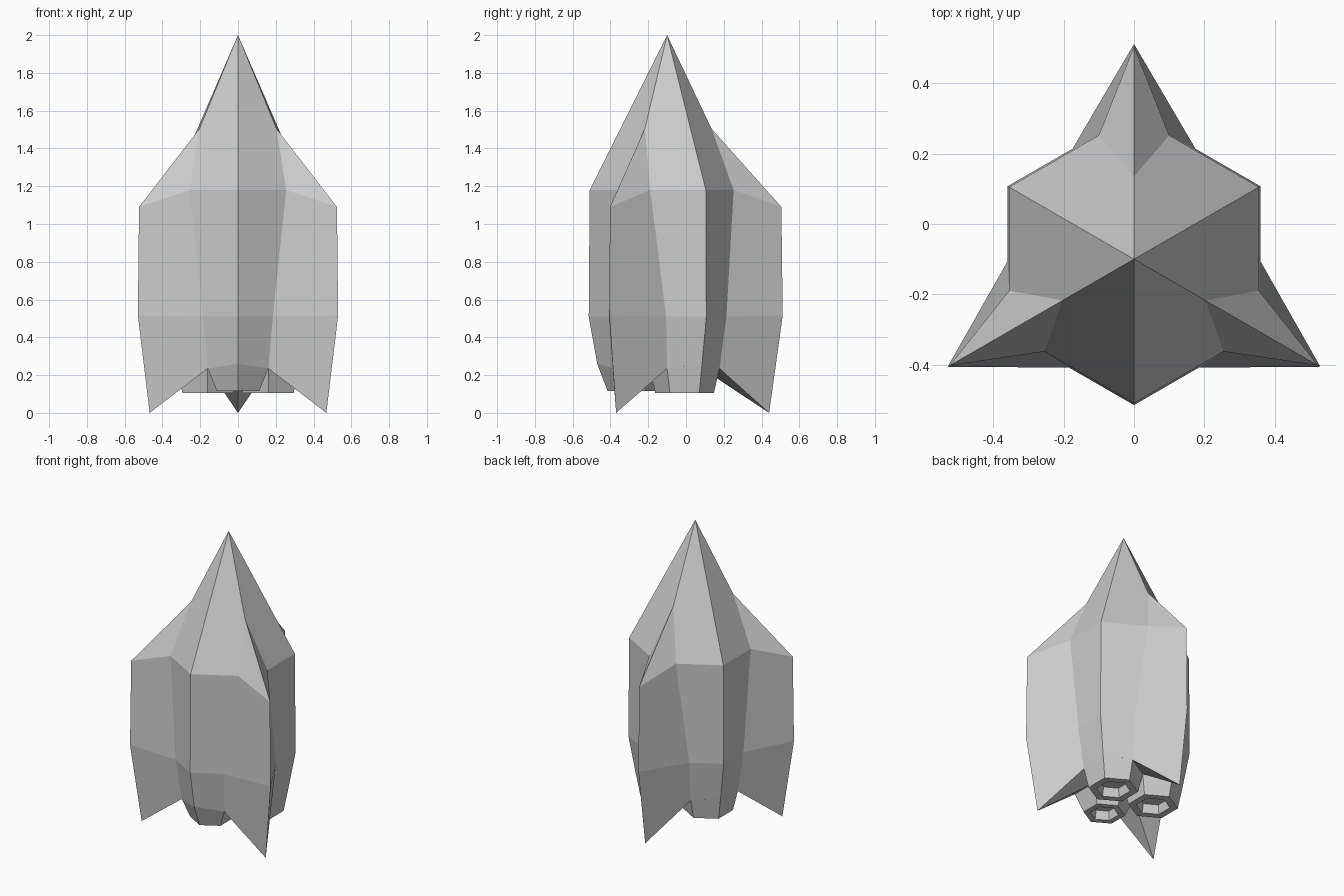
import bpy, bmesh
from math import pi, sin, cos, radians
from mathutils import Matrix, Vector

cube = bpy.data.objects.get("Cube")
if cube:
    bpy.data.objects.remove(cube)

AXIS = Vector((0, -0.1, 0))          # the hull axis sits slightly forward
FIN_ANGLES = (90, 210, 330)
NOZZLE_ANGLES = (-90, 30, 150)

grey = bpy.data.materials.new("hull grey")
grey.use_nodes = True
colour = (0.6, 0.6, 0.6, 1)
grey.diffuse_color = colour
grey.node_tree.nodes["Principled BSDF"].inputs["Base Color"].default_value = colour


def finish(name, bm):
    """Weld the mesh, face it outwards and link it as a flat-shaded object."""
    bmesh.ops.remove_doubles(bm, verts=bm.verts, dist=0.0005)
    bmesh.ops.recalc_face_normals(bm, faces=bm.faces)
    mesh = bpy.data.meshes.new(name)
    bm.to_mesh(mesh)
    bm.free()
    mesh.materials.append(grey)
    obj = bpy.data.objects.new(name, mesh)
    bpy.context.collection.objects.link(obj)
    return obj


def add_sector(bm, faces, angle):
    """Add faces and their mirror image, turned to a direction about the axis."""
    turn = Matrix.Translation(AXIS) @ Matrix.Rotation(radians(angle), 4, "Z")
    for side in (1, -1):
        for face in faces:
            bm.faces.new([bm.verts.new(turn @ Vector((x, y * side, z)))
                          for x, y, z in face])


def ridge(r, z):
    """Point on the hull ridge, 60 degrees away from the fin."""
    return (r * cos(pi / 3), r * sin(pi / 3), z)


def seam(r, w, z):
    """Point on the flat hull side of radius r, at half-width w from the fin."""
    return (r - w / 3 ** 0.5, w, z)


# Shared outline points of one half sector
apex = (0, 0, 2)
fin_root = (0.235, 0, 1.505)
shoulder = seam(0.41, 0.1, 1.18)
waist = seam(0.415, 0.175, 0.51)
corner = seam(0.37, 0.16, 0.235)
notch = (0.185, 0, 0.235)
ridges = [ridge(0.41, 1.18), ridge(0.415, 0.51), ridge(0.37, 0.26)]
fin_top, fin_mid, fin_tip = (0.605, 0, 1.09), (0.612, 0, 0.515), (0.54, 0, 0)

# Six-sided hull with a pointed nose
bm = bmesh.new()
hull_faces = [
    (apex, fin_root, shoulder, ridges[0]),
    (ridges[0], shoulder, waist, ridges[1]),
    (ridges[1], waist, corner, ridges[2]),
]
for angle in FIN_ANGLES:
    add_sector(bm, hull_faces, angle)
finish("hull", bm)

# Three wedge fins
fin_faces = [
    (fin_root, shoulder, fin_top),
    (shoulder, waist, fin_mid, fin_top),
    (waist, corner, fin_tip, fin_mid),
    (corner, notch, fin_tip),
]
for name, angle in zip(("rear_fin", "right_fin", "left_fin"), FIN_ANGLES):
    bm = bmesh.new()
    add_sector(bm, fin_faces, angle)
    finish(name, bm)


# Three hexagonal nozzles with recessed mouths
def nozzle(name, angle, radius, bottom):
    bm = bmesh.new()
    turn = Matrix.Translation(AXIS) @ Matrix.Rotation(radians(angle), 4, "Z")
    loops = []
    for r, z in ((0.185, 0.235), (radius, bottom), (radius * 0.68, bottom),
                 (radius * 0.6, bottom + 0.06)):
        loops.append([bm.verts.new(turn @ Vector((0.185 + r * cos(k * pi / 3),
                                                  r * sin(k * pi / 3), z)))
                      for k in range(6)])
    loops[0][0].co.z = ridges[2][2]      # outer corner meets the hull ridge
    for a, b in zip(loops, loops[1:]):
        for k in range(6):
            n = (k + 1) % 6
            bm.faces.new((a[k], a[n], b[n], b[k]))
    bm.faces.new(loops[0])
    bm.faces.new(loops[-1])
    finish(name, bm)


for name, angle, radius, bottom in zip(
        ("front_nozzle", "left_nozzle", "right_nozzle"), NOZZLE_ANGLES,
        (0.13, 0.155, 0.155), (0.115, 0.105, 0.105)):
    nozzle(name, angle, radius, bottom)
